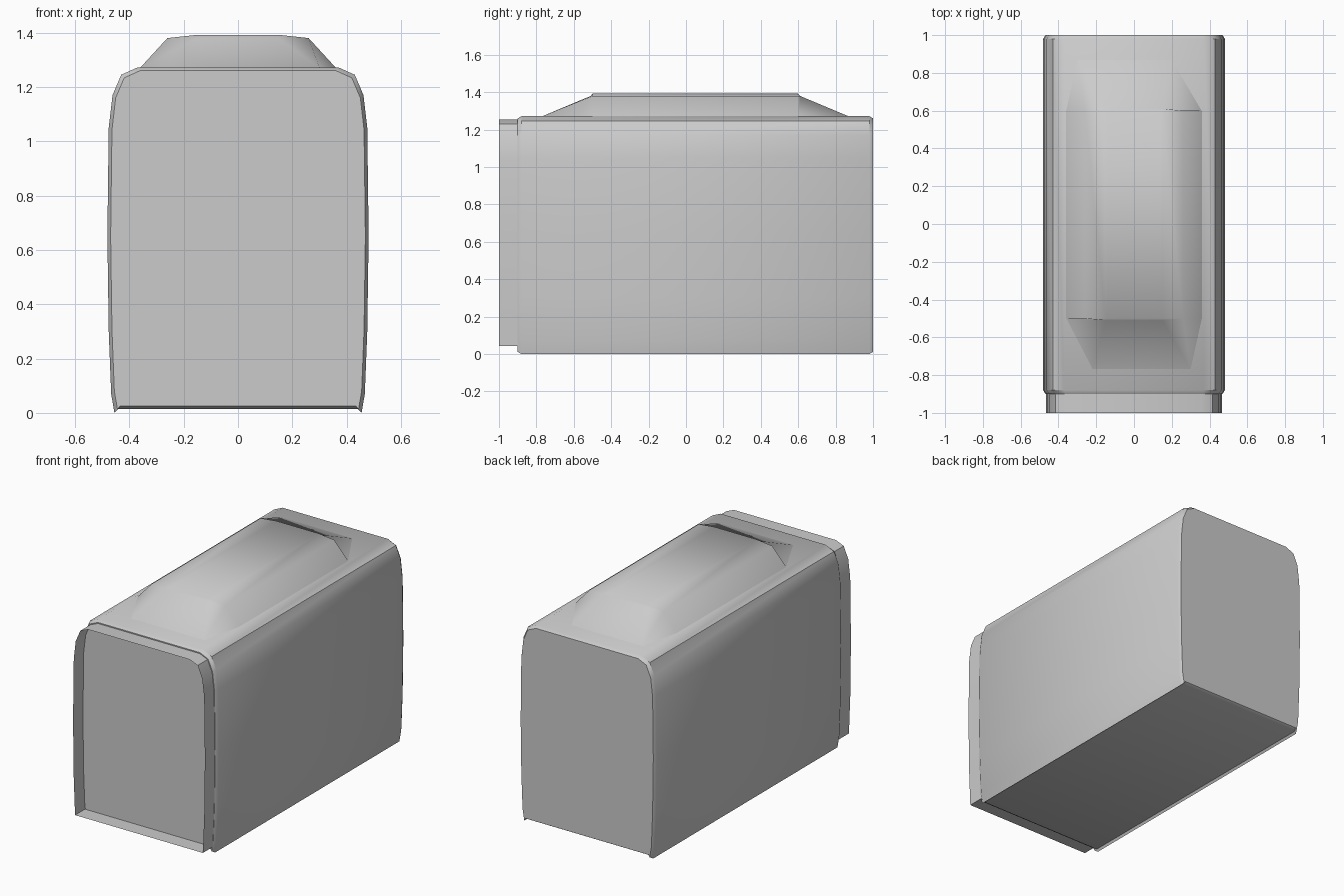
import bpy, bmesh

cube = bpy.data.objects.get("Cube")
if cube:
    bpy.data.objects.remove(cube, do_unlink=True)

grey = bpy.data.materials.new("plain grey")
grey.use_nodes = True
colour = (0.6, 0.6, 0.6, 1)
grey.diffuse_color = colour
grey.node_tree.nodes["Principled BSDF"].inputs["Base Color"].default_value = colour


def loft(name, rings, caps, angle):
    """Skin matching closed rings of points; caps lists the rings to fill."""
    bm = bmesh.new()
    loops = [[bm.verts.new(p) for p in ring] for ring in rings]
    n = len(loops[0])
    for a, b in zip(loops, loops[1:]):
        for i in range(n):
            j = (i + 1) % n
            bm.faces.new((a[i], a[j], b[j], b[i]))
    for c in caps:
        bm.faces.new(loops[c])
    bmesh.ops.recalc_face_normals(bm, faces=bm.faces)
    mesh = bpy.data.meshes.new(name)
    bm.to_mesh(mesh)
    bm.free()
    mesh.materials.append(grey)
    obj = bpy.data.objects.new(name, mesh)
    bpy.context.collection.objects.link(obj)
    bpy.ops.object.select_all(action="DESELECT")
    obj.select_set(True)
    bpy.context.view_layer.objects.active = obj
    bpy.ops.object.shade_smooth_by_angle(angle=angle)
    return obj


def section(half, y, inset=0.0):
    """Mirror a half outline and shrink it evenly about the middle."""
    full = half + [(-x, z) for x, z in reversed(half)]
    mid = 0.636
    return [(x * (1 - inset / 0.48), y, mid + (z - mid) * (1 - inset / mid))
            for x, z in full]


# Main housing: arched shell with softened ends and a small lip underneath
shell = [(0.445, 0.014), (0.455, 0.0), (0.467, 0.07), (0.476, 0.3), (0.481, 0.65),
         (0.476, 1.05), (0.462, 1.17), (0.43, 1.245), (0.37, 1.272)]
loft("housing", [section(shell, -0.9, 0.012), section(shell, -0.88),
                 section(shell, 0.98), section(shell, 1.0, 0.012)], (0, 3), 0.6)

# Open collar around the recessed front panel
collar = [(0.452, 0.042), (0.462, 0.3), (0.466, 0.65), (0.461, 1.04),
          (0.447, 1.155), (0.415, 1.23), (0.36, 1.253)]
loft("front_collar", [section(collar, -1.0), section(collar, -0.89)], (), 0.6)

# Raised hump on the roof with sloping, slightly twisted ends
base = [(0.36, -0.5), (0.36, 0.6), (0.2, 0.87), (-0.3, 0.87),
        (-0.36, 0.6), (-0.36, -0.5), (-0.22, -0.77), (0.3, -0.77)]
shoulder = [(0.26, -0.5), (0.26, 0.6), (0.15, 0.61), (-0.15, 0.61),
            (-0.26, 0.6), (-0.26, -0.5), (-0.15, -0.51), (0.15, -0.51)]
crown = [(0.15, -0.5), (0.15, 0.6), (0.14, 0.6), (-0.14, 0.6),
         (-0.15, 0.6), (-0.15, -0.5), (-0.14, -0.5), (0.14, -0.5)]
loft("roof_hump", [[(x, y, z) for x, y in ring] for ring, z in
                   ((base, 1.271), (shoulder, 1.38), (crown, 1.392))], (2,), 1.0)
